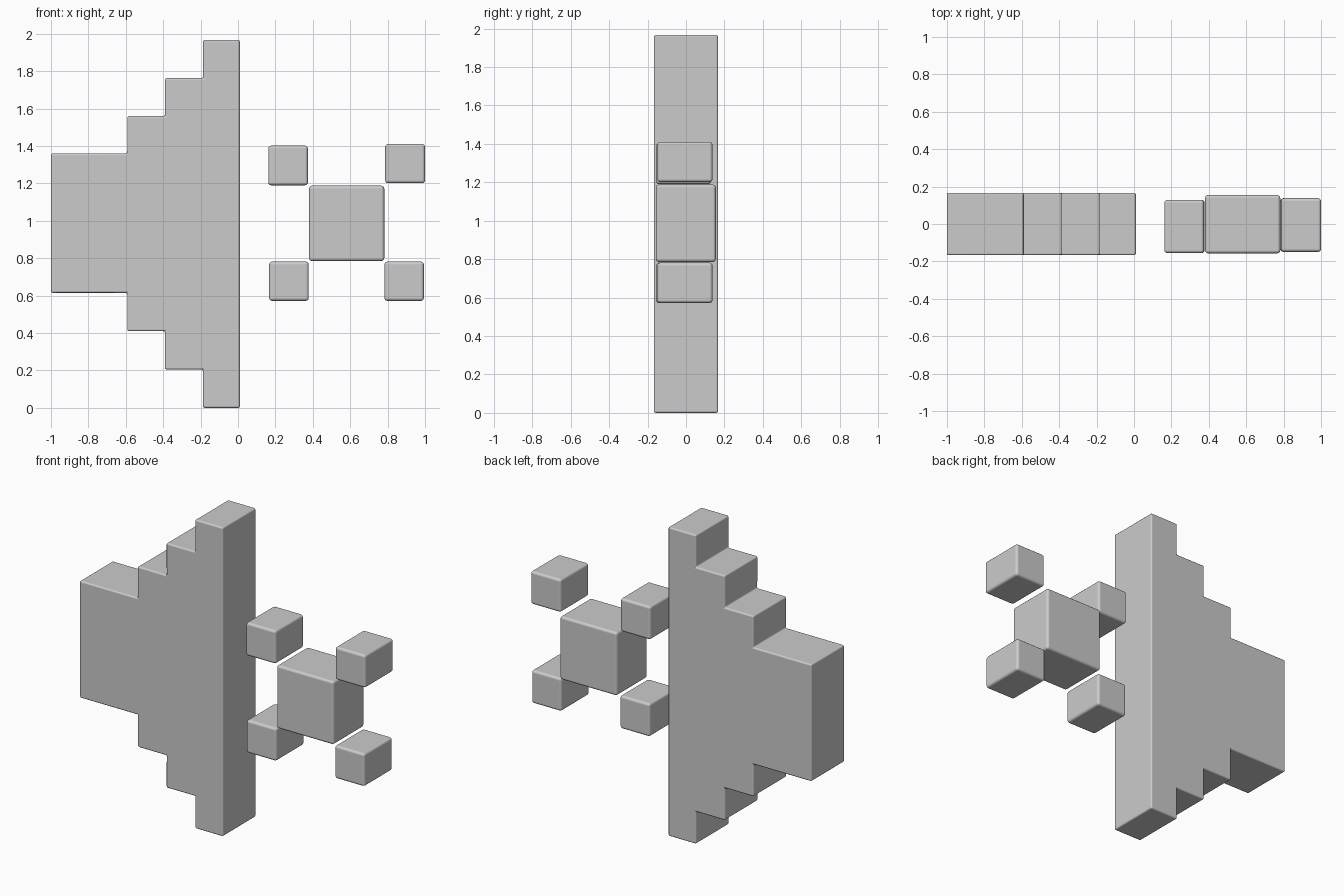
import bpy
import bmesh

if "Cube" in bpy.data.objects:
    bpy.data.objects.remove(bpy.data.objects["Cube"])


def finish(name, bm, bevel):
    """Turn a bmesh into an object with softly rounded edges."""
    bmesh.ops.recalc_face_normals(bm, faces=bm.faces)
    mesh = bpy.data.meshes.new(name)
    bm.to_mesh(mesh)
    bm.free()
    ob = bpy.data.objects.new(name, mesh)
    bpy.context.collection.objects.link(ob)
    mod = ob.modifiers.new("soft_edges", "BEVEL")
    mod.width = bevel
    mod.segments = 3
    mod.limit_method = "ANGLE"
    mod.harden_normals = True
    for p in mesh.polygons:
        p.use_smooth = True
    return ob


def block(name, x0, x1, y0, y1, z0, z1):
    bm = bmesh.new()
    bmesh.ops.create_cube(bm, size=1)
    for v in bm.verts:
        v.co.x = x1 if v.co.x > 0 else x0
        v.co.y = y1 if v.co.y > 0 else y0
        v.co.z = z1 if v.co.z > 0 else z0
    return finish(name, bm, 0.016)


# Speaker body: stepped outline, upper then lower half, extruded in depth
steps = [(-1.0, -0.592, 0.615, 1.36), (-0.592, -0.39, 0.41, 1.56),
         (-0.39, -0.187, 0.205, 1.763), (-0.187, 0.01, 0.0, 1.967)]
upper = [(x, top) for x0, x1, _, top in steps for x in (x0, x1)]
lower = [(x, low) for x0, x1, low, _ in steps for x in (x0, x1)]
half_depth = 0.167

bm = bmesh.new()
face = bm.faces.new([bm.verts.new((x, -half_depth, z))
                     for x, z in upper + lower[::-1]])
ext = bmesh.ops.extrude_face_region(bm, geom=[face], use_keep_orig=True)
for v in ext["geom"]:
    if isinstance(v, bmesh.types.BMVert):
        v.co.y = half_depth
finish("speaker_body", bm, 0.01)

# Cross: centre block with four corner cubes
block("cross_centre", 0.38, 0.782, -0.157, 0.155, 0.785, 1.188)
block("cross_top_left", 0.162, 0.374, -0.156, 0.129, 1.19, 1.402)
block("cross_bottom_left", 0.166, 0.378, -0.156, 0.129, 0.572, 0.782)
block("cross_top_right", 0.787, 1.0, -0.149, 0.138, 1.201, 1.411)
block("cross_bottom_right", 0.783, 0.994, -0.149, 0.138, 0.572, 0.782)
